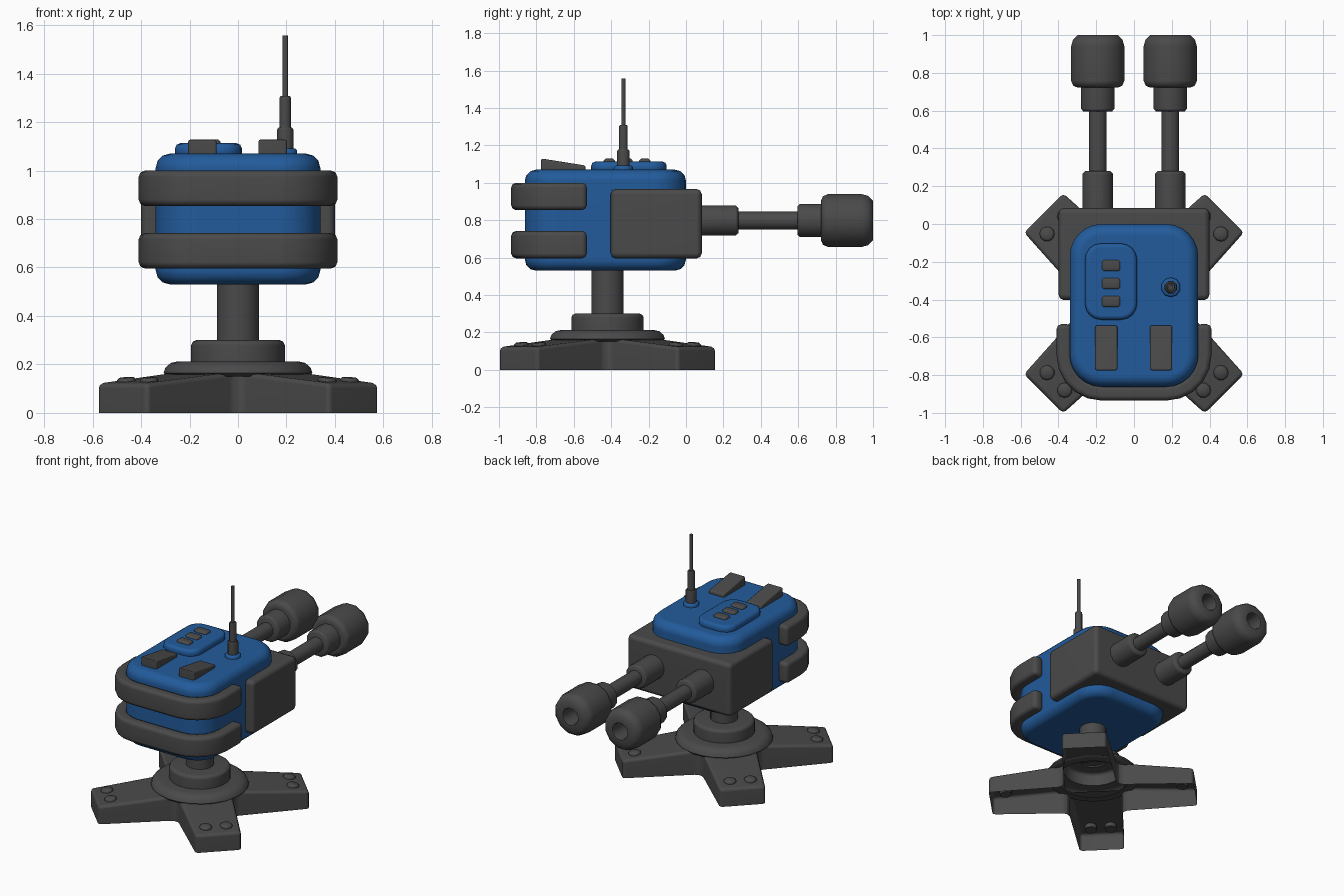
import bpy, bmesh, math
from mathutils import Matrix, Vector

if "Cube" in bpy.data.objects:
    bpy.data.objects.remove(bpy.data.objects["Cube"])


def material(name, rgb):
    m = bpy.data.materials.new(name)
    m.diffuse_color = (*rgb, 1)
    m.use_nodes = True
    m.node_tree.nodes["Principled BSDF"].inputs["Base Color"].default_value = m.diffuse_color
    return m


DARK = material("dark_grey_metal", (0.068, 0.068, 0.068))
BLUE = material("blue_paint", (0.016, 0.105, 0.33))
CY = -0.42  # pedestal centre in y


def finish(bm, name, mat, bevel=0.0, segs=2):
    """Bevel the sharp edges, make the object and shade it."""
    bmesh.ops.recalc_face_normals(bm, faces=bm.faces)
    if bevel:
        sharp = [e for e in bm.edges if len(e.link_faces) == 2
                 and e.calc_face_angle() > math.radians(33)]
        bmesh.ops.bevel(bm, geom=sharp, offset=bevel, segments=segs,
                        profile=0.5, affect='EDGES', clamp_overlap=True)
    me = bpy.data.meshes.new(name)
    bm.to_mesh(me)
    bm.free()
    me.materials.append(mat)
    ob = bpy.data.objects.new(name, me)
    bpy.context.collection.objects.link(ob)
    bpy.ops.object.select_all(action='DESELECT')
    ob.select_set(True)
    bpy.context.view_layer.objects.active = ob
    bpy.ops.object.shade_smooth_by_angle(angle=math.radians(50))
    wn = ob.modifiers.new("even_normals", 'WEIGHTED_NORMAL')
    wn.keep_sharp = True
    return ob


def prism(name, pts, z0, z1, mat, bevel=0.0, segs=2):
    bm = bmesh.new()
    lo = [bm.verts.new((x, y, z0)) for x, y in pts]
    hi = [bm.verts.new((x, y, z1)) for x, y in pts]
    bm.faces.new(lo[::-1])
    bm.faces.new(hi)
    n = len(pts)
    for i in range(n):
        j = (i + 1) % n
        bm.faces.new((lo[i], lo[j], hi[j], hi[i]))
    return finish(bm, name, mat, bevel, segs)


def box(name, x0, x1, y0, y1, z0, z1, mat, bevel, segs=2):
    return prism(name, [(x0, y0), (x1, y0), (x1, y1), (x0, y1)], z0, z1, mat, bevel, segs)


def arc(cx, cy, r, a0, a1, n):
    return [(cx + r * math.cos(math.radians(a0 + (a1 - a0) * i / n)),
             cy + r * math.sin(math.radians(a0 + (a1 - a0) * i / n))) for i in range(n + 1)]


def rounded(x0, x1, y0, y1, r, n=5):
    return (arc(x1 - r, y1 - r, r, 0, 90, n) + arc(x0 + r, y1 - r, r, 90, 180, n)
            + arc(x0 + r, y0 + r, r, 180, 270, n) + arc(x1 - r, y0 + r, r, 270, 360, n))


def lathe(name, profile, n, mat, mtx):
    """Spin a (radius, height) profile about z, then place it."""
    bm = bmesh.new()
    rings = []
    for r, h in profile:
        if r == 0:
            rings.append([bm.verts.new((0, 0, h))] * n)
        else:
            rings.append([bm.verts.new((r * math.cos(2 * math.pi * (i + .5) / n),
                                        r * math.sin(2 * math.pi * (i + .5) / n), h))
                          for i in range(n)])
    for a, b in zip(rings, rings[1:]):
        for i in range(n):
            j = (i + 1) % n
            bm.faces.new(list(dict.fromkeys((a[i], a[j], b[j], b[i]))))
    bm.transform(mtx)
    return finish(bm, name, mat)


# Four-legged foot: open shell with sloping tops
bm = bmesh.new()
outline = []
for k in range(4):
    rot = Matrix.Rotation(math.radians(90 * k), 4, 'Z')
    for x, y, z in ((.265, .02, .168), (.582, .375, .122), (.375, .582, .122), (.02, .265, .168)):
        outline.append(Matrix.Translation((0, CY, 0)) @ rot @ Vector((x, y, z)))
hi = [bm.verts.new(p) for p in outline]
lo = [bm.verts.new((p.x, p.y, 0)) for p in outline]
for i in range(16):
    j = (i + 1) % 16
    bm.faces.new((lo[i], lo[j], hi[j], hi[i]))
for k in range(4):
    bm.faces.new(hi[4 * k:4 * k + 4])
hub = bm.faces.new([hi[i] for k in range(4) for i in (4 * k, 4 * k + 3)])
bmesh.ops.recalc_face_normals(bm, faces=bm.faces)
if hub.normal.z < 0:
    bmesh.ops.reverse_faces(bm, faces=bm.faces)
top_edges = [e for e in bm.edges if len(e.link_faces) == 2
             and e.calc_face_angle() > math.radians(33)]
bmesh.ops.bevel(bm, geom=top_edges, offset=0.026, segments=2, profile=0.5,
                affect='EDGES', clamp_overlap=True)
centre = [f for f in bm.faces if f.normal.z > 0.999 and
          (f.calc_center_median() - Vector((0, CY, .168))).length < 0.02]
bmesh.ops.delete(bm, geom=centre, context='FACES_ONLY')
finish(bm, "pedestal_legs", DARK)

# Bolts, two per leg
for k in range(4):
    for i, (x, y) in enumerate(((.46, .367), (.367, .46))):
        mtx = (Matrix.Translation((0, CY, 0)) @ Matrix.Rotation(math.radians(90 * k), 4, 'Z')
               @ Matrix.Translation((x, y, .13)) @ Matrix.Rotation(math.radians(6), 4, (-1, 1, 0)))
        lathe(f"leg_bolt_{k}_{i}", [(0, -.03), (.04, -.03), (.04, .006), (.03, .016), (0, .016)],
              10, DARK, mtx)

# Stepped hub and pole
at_hub = Matrix.Translation((0, CY, 0))
lathe("pedestal_hub", [(.24, .15), (.295, .15), (.31, .165), (.302, .187), (.28, .206), (.25, .213),
                       (.195, .213), (.195, .28), (.188, .294), (.172, .301), (0, .301)],
      24, DARK, at_hub)
lathe("pole", [(.088, .29), (.088, .56)], 16, DARK, at_hub)

# Blue body
prism("body", rounded(-.34, .34, -.862, 0, .17, 6), .53, 1.07, BLUE, .06, 3)

# Two wrap-around bumper bands
band = ([(.41, -.53)] + arc(.17, -.695, .24, 0, -90, 5) + arc(-.17, -.695, .24, -90, -180, 5)
        + [(-.41, -.53), (-.33, -.53)] + arc(-.17, -.695, .16, -180, -90, 5)
        + arc(.17, -.695, .16, -90, 0, 5) + [(.33, -.53)])
for label, z in (("lower", .596), ("upper", .854)):
    prism(label + "_bumper_band", band, z, z + .146, DARK, .026)

# Gun housing
box("gun_housing", -.4, .4, -.403, .085, .595, .967, DARK, .03)

# Barrels pointing to +y
for label, x in (("left", -.192), ("right", .192)):
    mtx = Matrix.Translation((x, 0, .798)) @ Matrix.Rotation(math.radians(-90), 4, 'X')
    lathe(label + "_barrel_collar", [(.084, .06), (.084, .265), (.07, .28), (0, .28)], 12, DARK, mtx)
    lathe(label + "_barrel", [(.049, .26), (.049, .62)], 10, DARK, mtx)
    lathe(label + "_barrel_sleeve", [(0, .595), (.078, .595), (.092, .61), (.092, .75)], 12, DARK, mtx)
    lathe(label + "_muzzle", [(0, .722), (.11, .722), (.134, .732), (.146, .758), (.146, .94),
                              (.136, .975), (.11, 1.0), (.06, 1.0), (.055, .99), (.055, .86),
                              (0, .86)], 12, DARK, mtx)

# Roof panel with three buttons
prism("roof_panel", rounded(-.26, .016, -.507, -.103, .085, 4), 1.05, 1.113, BLUE, .022)
for i, y in enumerate((-.22, -.315, -.41)):
    box(f"roof_button_{i}", -.17, -.073, y - .03, y + .03, 1.1, 1.129, DARK, .01, 1)

# Roof wedges, higher towards the front
for label, x in (("left", -.147), ("right", .143)):
    bm = bmesh.new()
    bmesh.ops.create_cube(bm, size=1)
    for v in bm.verts:
        front = v.co.y < 0
        top = v.co.z > 0
        v.co = (x + v.co.x * .118, -.775 if front else -.537,
                (1.13 if front else 1.092) if top else 1.05)
    finish(bm, label + "_roof_wedge", DARK, .01, 2)

# Antenna
at_ant = Matrix.Translation((.195, -.335, 0))
lathe("antenna_seat", [(.052, 1.06), (.052, 1.082), (.042, 1.092), (0, 1.092)], 10, BLUE, at_ant)
lathe("antenna", [(.036, 1.08), (.036, 1.17), (.03, 1.178), (.025, 1.178), (.025, 1.302),
                  (.02, 1.308), (.012, 1.308), (.012, 1.558), (0, 1.558)], 8, DARK, at_ant)
